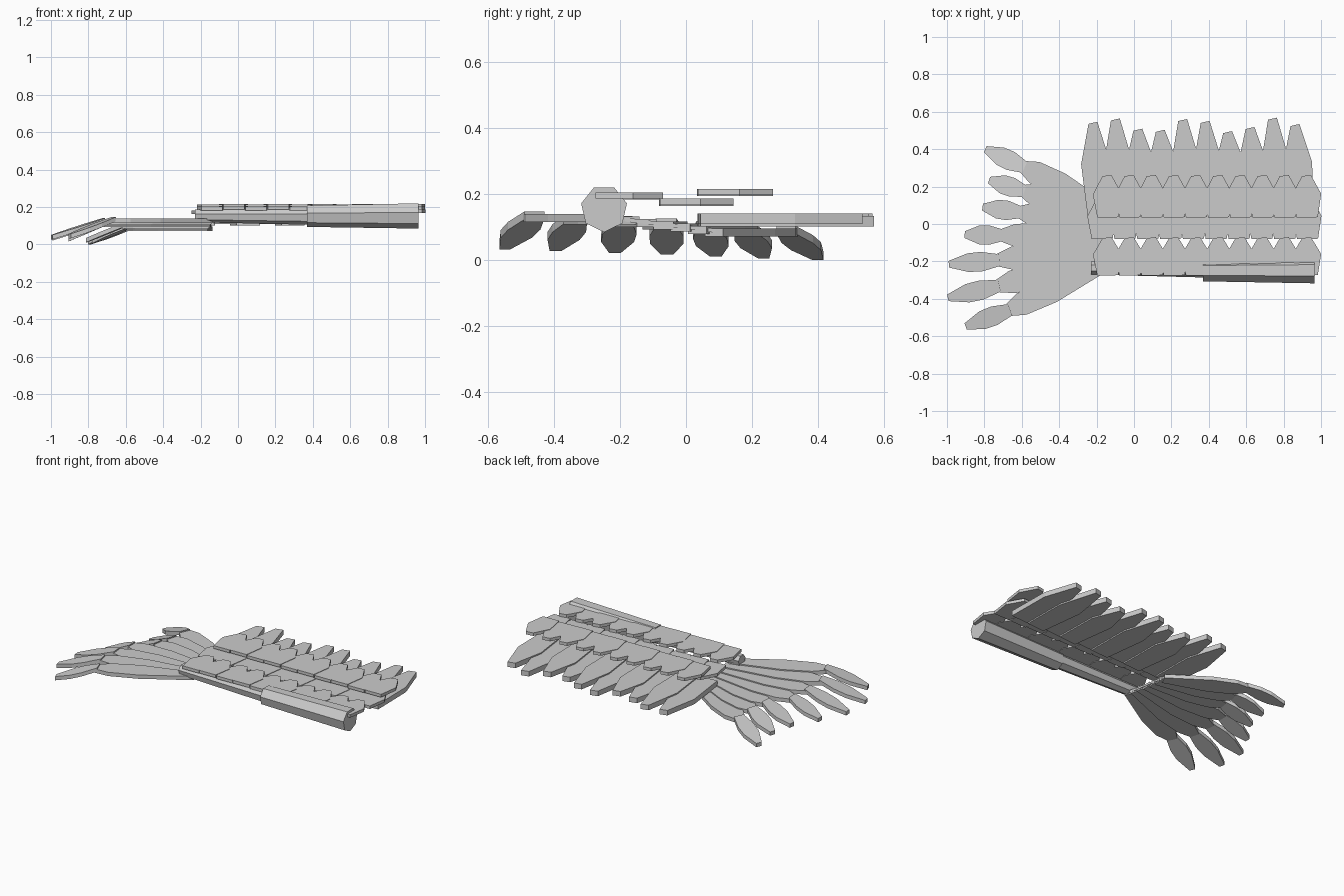
import bpy, bmesh, math
from mathutils import Vector

if "Cube" in bpy.data.objects:
    bpy.data.objects.remove(bpy.data.objects["Cube"])

grey = bpy.data.materials.new("feather grey")
grey.diffuse_color = (0.6, 0.6, 0.6, 1)
grey.use_nodes = True
grey.node_tree.nodes["Principled BSDF"].inputs["Base Color"].default_value = grey.diffuse_color


def finish(name, bm):
    bmesh.ops.recalc_face_normals(bm, faces=bm.faces)
    mesh = bpy.data.meshes.new(name)
    bm.to_mesh(mesh)
    bm.free()
    mesh.materials.append(grey)
    obj = bpy.data.objects.new(name, mesh)
    bpy.context.collection.objects.link(obj)


def feather(name, root, tip, stations, thick, skew=0.0):
    """Flat plate from root to tip; stations are (fraction along, half width)."""
    root, tip = Vector(root), Vector(tip)
    axis = tip - root
    side = Vector((axis.y, -axis.x, 0)).normalized()
    right = [root + axis * t + side * w for t, w in stations]
    left = [root + axis * t - side * w for t, w in stations]
    left[-1] -= axis.normalized() * skew
    outline = right + left[::-1]
    bm = bmesh.new()
    lower = [bm.verts.new(p) for p in outline]
    upper = [bm.verts.new(p + Vector((0, 0, thick))) for p in outline]
    n = len(outline)
    bm.faces.new(lower)
    bm.faces.new(upper)
    for i in range(n):
        j = (i + 1) % n
        bm.faces.new((lower[i], lower[j], upper[j], upper[i]))
    finish(name, bm)


def bone(name, a, b, ra, rb, sides=7):
    """Tapered heptagonal bar with its flat side up."""
    bm = bmesh.new()
    rings = []
    for c, r in ((a, ra), (b, rb)):
        angles = [-math.pi / 2 + 2 * math.pi * k / sides for k in range(sides)]
        rings.append([bm.verts.new((c[0], c[1] + r * math.cos(t), c[2] + r * math.sin(t)))
                      for t in angles])
    bm.faces.new(rings[0])
    bm.faces.new(rings[1])
    for i in range(sides):
        j = (i + 1) % sides
        bm.faces.new((rings[0][i], rings[0][j], rings[1][j], rings[1][i]))
    finish(name, bm)


# Arm bones
bone("upper_arm", (0.37, -0.248, 0.154), (0.965, -0.248, 0.156), 0.06, 0.071)
bone("forearm", (-0.23, -0.235, 0.155), (0.37, -0.24, 0.153), 0.036, 0.047)

# Long flight feathers along the trailing edge
lengths = [0.545, 0.563, 0.508, 0.502, 0.56, 0.55, 0.495, 0.517, 0.567, 0.533]
for i, y in enumerate(lengths):
    x = -0.22 + 0.12 * i
    wide = (0.325 - 0.04) / (y - 0.04)
    feather(f"flight_feather_{i + 1}", (x + 0.035, 0.04, 0.102 + 0.008 * (i % 2)),
            (x, y, 0.102 + 0.008 * (i % 2)),
            [(0, 0.062), (wide, 0.078), (1, 0.024)], 0.032, 0.008)

# Three rows of short covert feathers: start x, root y, tip y, height
rows = {"front": (-0.14, -0.275, -0.07, 0.183),
        "middle": (-0.17, -0.08, 0.143, 0.164),
        "rear": (-0.14, 0.035, 0.262, 0.194)}
for row, (x0, y0, y1, z) in rows.items():
    step = 0.122 if row == "middle" else 0.1185
    for i in range(10):
        x = x0 + step * i
        lift = 0.003 * (i % 2)
        feather(f"{row}_covert_{i + 1}", (x, y0, z + lift), (x - 0.005, y1, z + lift),
                [(0, 0.056), (0.55, 0.077), (1, 0.024)], 0.019, 0.006)

# Fanned hand: each finger is a long plate plus a drooping blade
fingers = [((-0.60, 0.31), (-0.795, 0.40)), ((-0.60, 0.18), (-0.775, 0.235)),
           ((-0.62, 0.065), (-0.81, 0.09)), ((-0.72, -0.06), (-0.905, -0.057)),
           ((-0.74, -0.195), (-0.99, -0.215)), ((-0.74, -0.335), (-0.995, -0.395)),
           ((-0.68, -0.465), (-0.90, -0.548))]
for i, (joint, tip) in enumerate(fingers):
    z = 0.072 + 0.0072 * i
    root = (-0.15, 0.085 - 0.051 * i, z)
    joint = Vector((*joint, z))
    feather(f"hand_feather_{i + 1}", root, joint,
            [(0, 0.03), (0.55, 0.068), (0.85, 0.062), (1, 0.03)], 0.024)
    end = Vector((*tip, 0.0 + 0.0055 * i))
    start = joint + (joint - end) * 0.08 + Vector((0, 0, 0.002))
    feather(f"finger_blade_{i + 1}", start, end,
            [(0, 0.032), (0.35, 0.052), (0.62, 0.05), (1, 0.018)], 0.024)

# Wrist bar joining the hand to the forearm
feather("wrist", (-0.17, -0.25, 0.125), (-0.17, 0.09, 0.083), [(0, 0.025), (1, 0.022)], 0.012)
